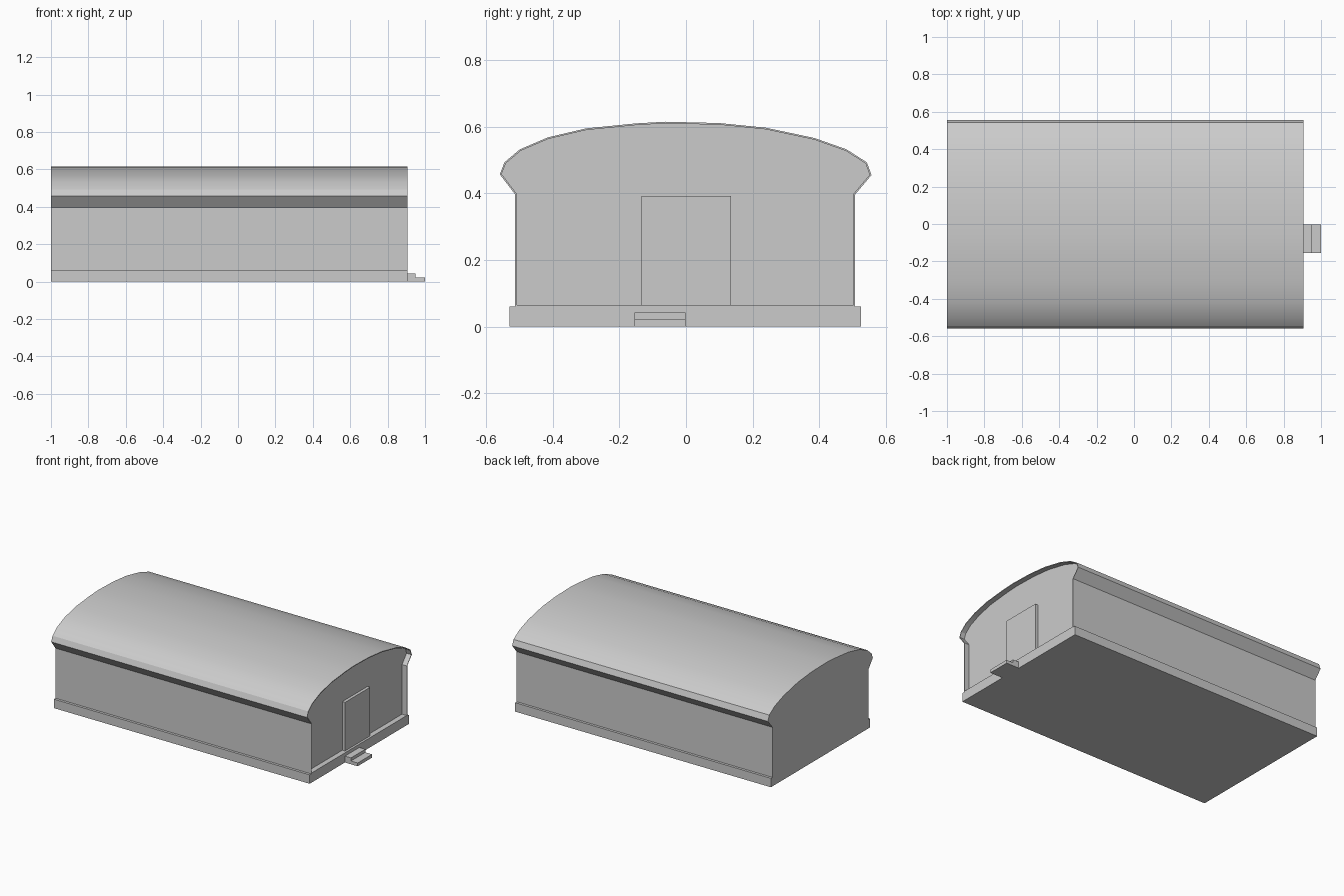
import bpy, bmesh, math
from mathutils import Vector

if "Cube" in bpy.data.objects:
    bpy.data.objects.remove(bpy.data.objects["Cube"])

BACK, FRONT = -1.0, 0.905   # ends of the building along x


def finish(name, bm, smooth=False):
    bmesh.ops.recalc_face_normals(bm, faces=bm.faces)
    mesh = bpy.data.meshes.new(name)
    bm.to_mesh(mesh)
    bm.free()
    ob = bpy.data.objects.new(name, mesh)
    bpy.context.collection.objects.link(ob)
    if smooth:
        bpy.ops.object.select_all(action='DESELECT')
        ob.select_set(True)
        bpy.context.view_layer.objects.active = ob
        bpy.ops.object.shade_smooth_by_angle(angle=math.radians(26))
    return ob


def box(name, x, y, z):
    bm = bmesh.new()
    bmesh.ops.create_cube(bm, size=1)
    for v in bm.verts:
        v.co = Vector([(a + b) / 2 + c * (b - a) for (a, b), c in zip((x, y, z), v.co)])
    return finish(name, bm)


# Foundation plinth
box("plinth", (BACK, FRONT), (-0.53, 0.525), (0, 0.06))

# Hall: wall, flared eaves and arched roof as one extruded section
section = [(-0.513, 0.06), (-0.513, 0.397), (-0.559, 0.457), (-0.545, 0.493),
           (-0.499, 0.532), (-0.415, 0.568), (-0.30, 0.595), (-0.15, 0.610),
           (-0.063, 0.615), (0.10, 0.611), (0.24, 0.597), (0.386, 0.566),
           (0.482, 0.532), (0.543, 0.493), (0.557, 0.455), (0.508, 0.397),
           (0.508, 0.06)]
bm = bmesh.new()
back = bm.faces.new([bm.verts.new((BACK, y, z)) for y, z in section])
ext = bmesh.ops.extrude_face_region(bm, geom=[back], use_keep_orig=True)
bmesh.ops.translate(bm, vec=(FRONT - BACK, 0, 0),
                    verts=[g for g in ext["geom"] if isinstance(g, bmesh.types.BMVert)])
bmesh.ops.recalc_face_normals(bm, faces=bm.faces)

# Gable end set back inside the thin shell rim
gable = max(bm.faces, key=lambda f: f.calc_center_median().x)
bmesh.ops.inset_region(bm, faces=[gable], thickness=0.005, use_even_offset=True)
ext = bmesh.ops.extrude_discrete_faces(bm, faces=[gable])
bmesh.ops.translate(bm, vec=(-0.035, 0, 0), verts=ext["faces"][0].verts)
bmesh.ops.remove_doubles(bm, verts=bm.verts, dist=1e-5)
finish("hall_shell", bm, smooth=True)

# Door panel standing slightly proud of the gable
box("door", (0.865, 0.89), (-0.133, 0.135), (0.065, 0.392))

# Two entrance steps
for i, (x, z) in enumerate([(0.95, 0.043), (1.0, 0.022)]):
    box(f"entrance_step_{i + 1}", (FRONT if i == 0 else 0.95, x), (-0.155, -0.002), (0, z))
